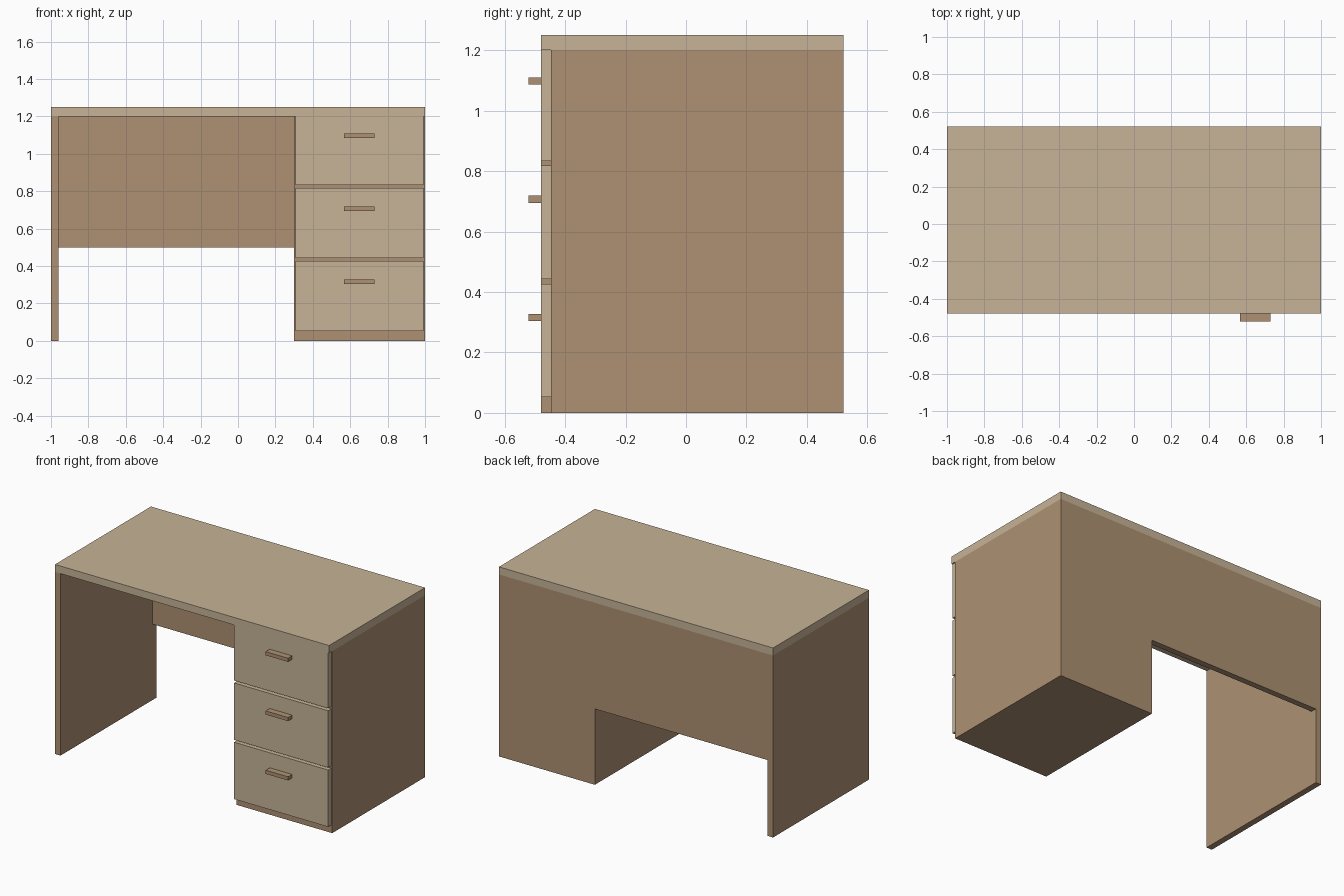
import bpy
import bmesh
from mathutils import Vector

cube = bpy.data.objects.get("Cube")
if cube:
    bpy.data.objects.remove(cube, do_unlink=True)


def make_material(name, color):
    mat = bpy.data.materials.new(name)
    mat.use_nodes = True
    mat.diffuse_color = color
    mat.node_tree.nodes["Principled BSDF"].inputs["Base Color"].default_value = color
    return mat


def box(name, x, y, z, mat):
    """Box spanning the given (min, max) range on each axis."""
    bm = bmesh.new()
    bmesh.ops.create_cube(bm, size=1)
    spans = (x, y, z)
    bmesh.ops.scale(bm, vec=Vector([b - a for a, b in spans]), verts=bm.verts)
    bmesh.ops.translate(bm, vec=Vector([(a + b) / 2 for a, b in spans]), verts=bm.verts)
    mesh = bpy.data.meshes.new(name)
    bm.to_mesh(mesh)
    bm.free()
    mesh.materials.append(mat)
    obj = bpy.data.objects.new(name, mesh)
    bpy.context.collection.objects.link(obj)
    return obj


light_wood = make_material("light wood", (0.57, 0.45, 0.31, 1))
dark_wood = make_material("dark wood", (0.418, 0.283, 0.168, 1))

# Main dimensions
front, back = -0.479, 0.521
under, top = 1.2, 1.25
panel = 0.04
cabinet_x = 0.30
cabinet_front = front + 0.033

# Desktop and carcass
box("desktop", (-1, 1), (front, back), (under, top), light_wood)
box("side_panel", (-1, -1 + panel), (front, back), (0, under), dark_wood)
box("back_panel", (-1 + panel, cabinet_x), (back - panel, back), (0.5, under), dark_wood)
box("cabinet", (cabinet_x, 1), (cabinet_front, back), (0, under), dark_wood)

# Three drawers, each with a bar handle
drawer_x = (cabinet_x + 0.007, 0.993)
for i in range(3):
    z = 0.052 + i * 0.391
    box(f"drawer_front_{i + 1}", drawer_x, (front, cabinet_front),
        (z, min(z + 0.375, under)), light_wood)
    box(f"drawer_handle_{i + 1}", (0.567, 0.73), (front - 0.042, front),
        (z + 0.252, z + 0.276), dark_wood)
